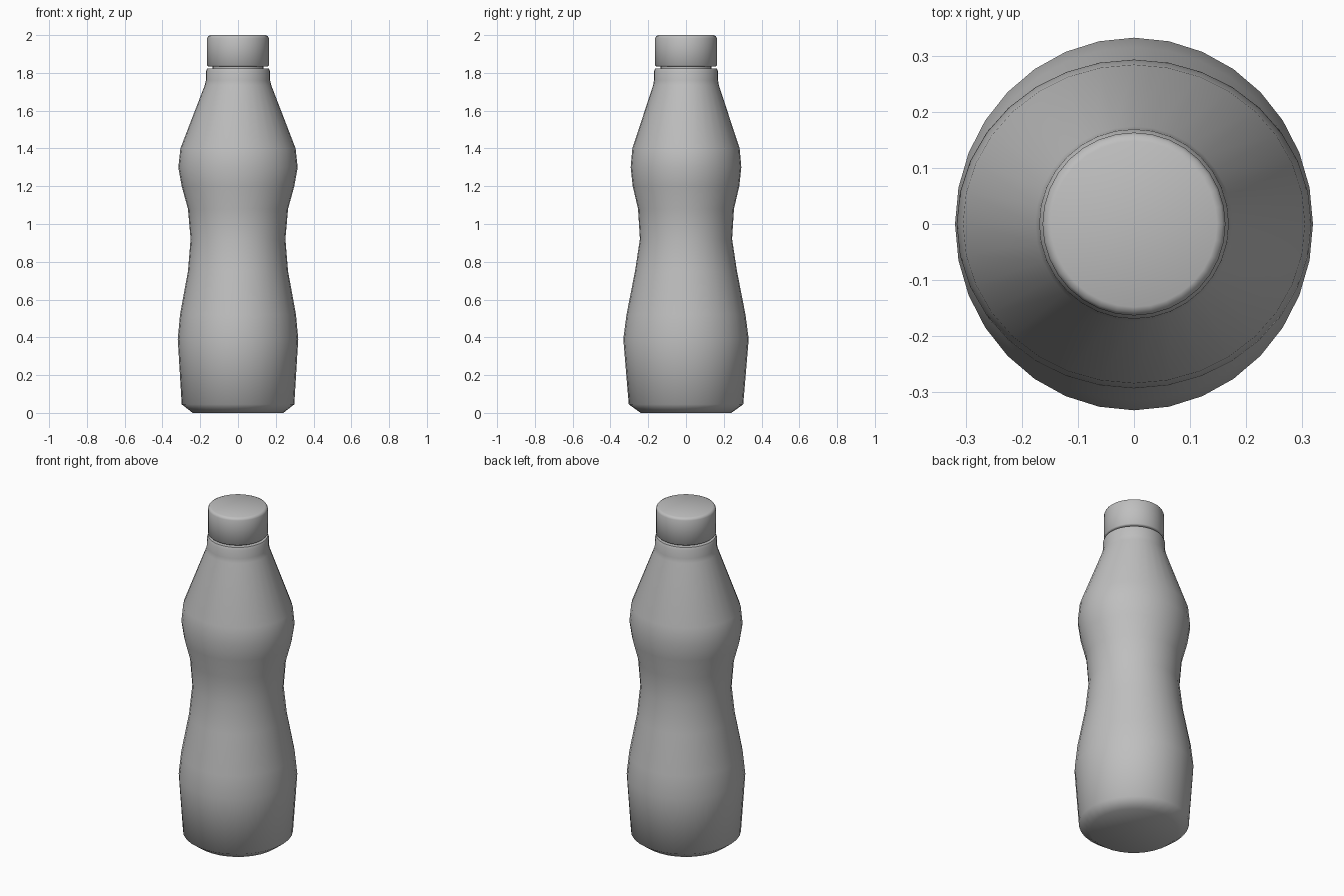
import bpy
import bmesh
import math

old = bpy.data.objects.get("Cube")
if old:
    bpy.data.objects.remove(old, do_unlink=True)

SIDES = 32

grey = bpy.data.materials.new("plain grey")
grey.use_nodes = True
grey_value = (0.52, 0.52, 0.52, 1)
grey.diffuse_color = grey_value
bsdf = grey.node_tree.nodes["Principled BSDF"]
bsdf.inputs["Base Color"].default_value = grey_value
bsdf.inputs["Roughness"].default_value = 0.6


def lathe(name, profile, angle):
    """Stack elliptical rings (x radius, y radius, height) and cap both ends."""
    bm = bmesh.new()
    rings = []
    for rx, ry, z in profile:
        ring = []
        for i in range(SIDES):
            a = math.tau * i / SIDES
            ring.append(bm.verts.new((rx * math.cos(a), ry * math.sin(a), z)))
        rings.append(ring)
    for low, high in zip(rings, rings[1:]):
        for i in range(SIDES):
            j = (i + 1) % SIDES
            bm.faces.new((low[i], low[j], high[j], high[i]))
    bm.faces.new(rings[0][::-1])
    bm.faces.new(rings[-1])
    bmesh.ops.recalc_face_normals(bm, faces=bm.faces)
    mesh = bpy.data.meshes.new(name)
    bm.to_mesh(mesh)
    bm.free()
    mesh.materials.append(grey)
    obj = bpy.data.objects.new(name, mesh)
    bpy.context.collection.objects.link(obj)
    bpy.ops.object.select_all(action='DESELECT')
    obj.select_set(True)
    bpy.context.view_layer.objects.active = obj
    bpy.ops.object.shade_smooth_by_angle(angle=math.radians(angle))
    return obj


# Waisted body, slightly oval, ending in a flat shoulder around the neck
lathe("bottle_body", [
    (0.24, 0.24, 0), (0.298, 0.303, 0.045), (0.319, 0.332, 0.39),
    (0.307, 0.315, 0.52), (0.265, 0.27, 0.75), (0.251, 0.244, 0.92),
    (0.265, 0.254, 1.08), (0.298, 0.282, 1.2), (0.316, 0.293, 1.3),
    (0.305, 0.284, 1.4), (0.176, 0.174, 1.735), (0.17, 0.17, 1.76),
    (0.169, 0.169, 1.81), (0.163, 0.163, 1.824), (0.135, 0.135, 1.824),
], 50)

# Narrow neck showing in the gap under the cap
lathe("neck", [(0.135, 0.135, 1.78), (0.135, 0.135, 1.86)], 40)

# Screw cap with a softened top rim
lathe("cap", [
    (0.157, 0.157, 1.834), (0.163, 0.163, 1.84), (0.163, 0.163, 1.985),
    (0.158, 0.158, 1.995), (0.148, 0.148, 2.0),
], 50)
